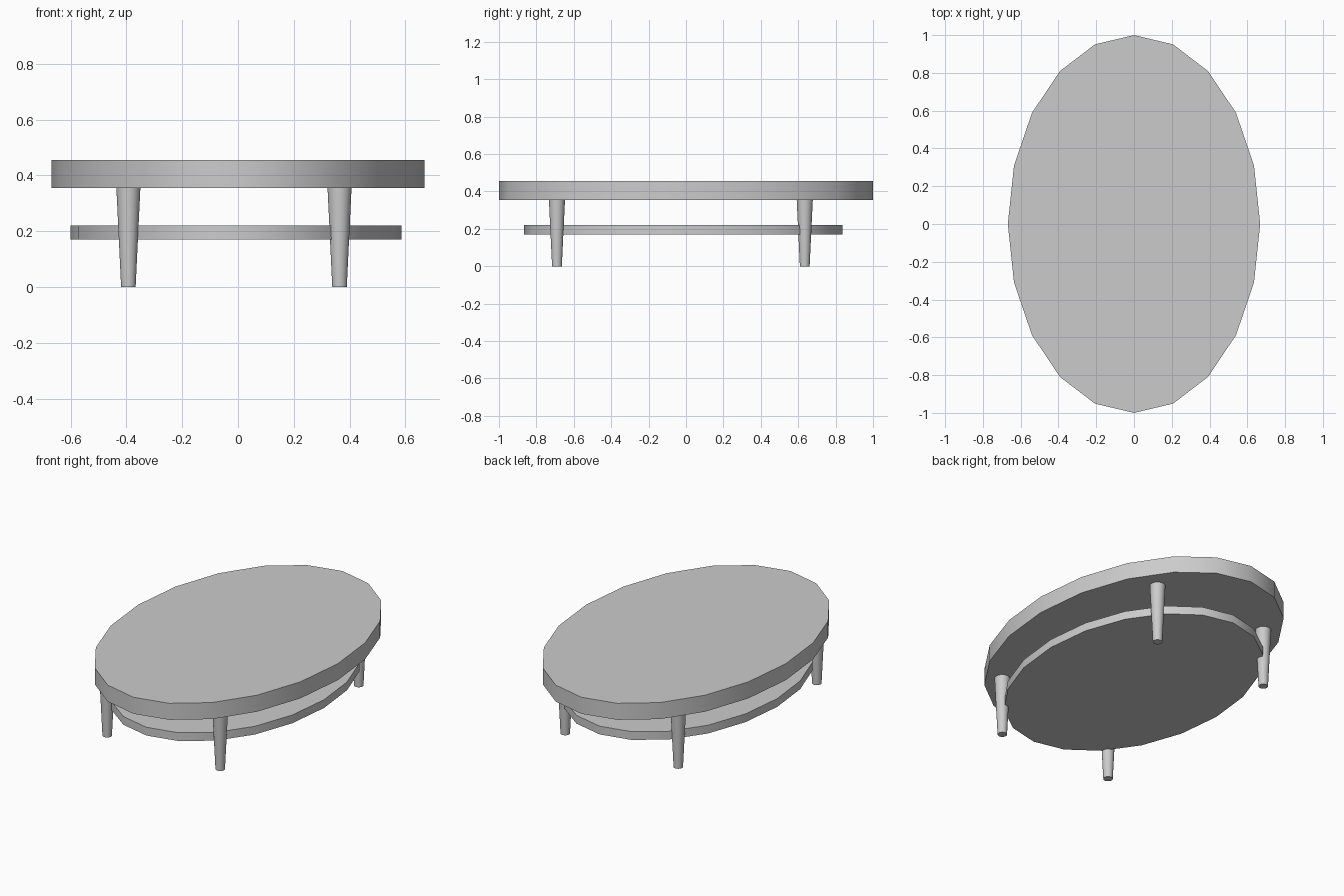
import bpy
import math

if "Cube" in bpy.data.objects:
    bpy.data.objects.remove(bpy.data.objects["Cube"])


def cone(name, sides, r_bottom, r_top, z0, z1, x=0, y=0, sx=1, sy=1):
    """Capped upright cylinder or cone between two heights."""
    bpy.ops.mesh.primitive_cone_add(vertices=sides, radius1=r_bottom, radius2=r_top,
                                    depth=z1 - z0, location=(x, y, (z0 + z1) / 2))
    obj = bpy.context.object
    obj.name = name
    obj.scale = (sx, sy, 1)
    bpy.ops.object.transform_apply(location=False, rotation=False, scale=True)
    bpy.ops.object.shade_smooth_by_angle(angle=math.radians(40))
    return obj


# Oval table top and the smaller oval shelf below it
cone("table_top", 20, 1, 1, 0.355, 0.455, sx=0.668, sy=1)
cone("lower_shelf", 20, 1, 1, 0.17, 0.22, x=-0.0075, y=-0.014, sx=0.593, sy=0.851)

# Four tapered legs
for side, x in (("left", -0.393), ("right", 0.364)):
    for end, y in (("front", -0.69), ("back", 0.635)):
        cone(f"{end}_{side}_leg", 32, 0.026, 0.043, 0, 0.355, x, y)
